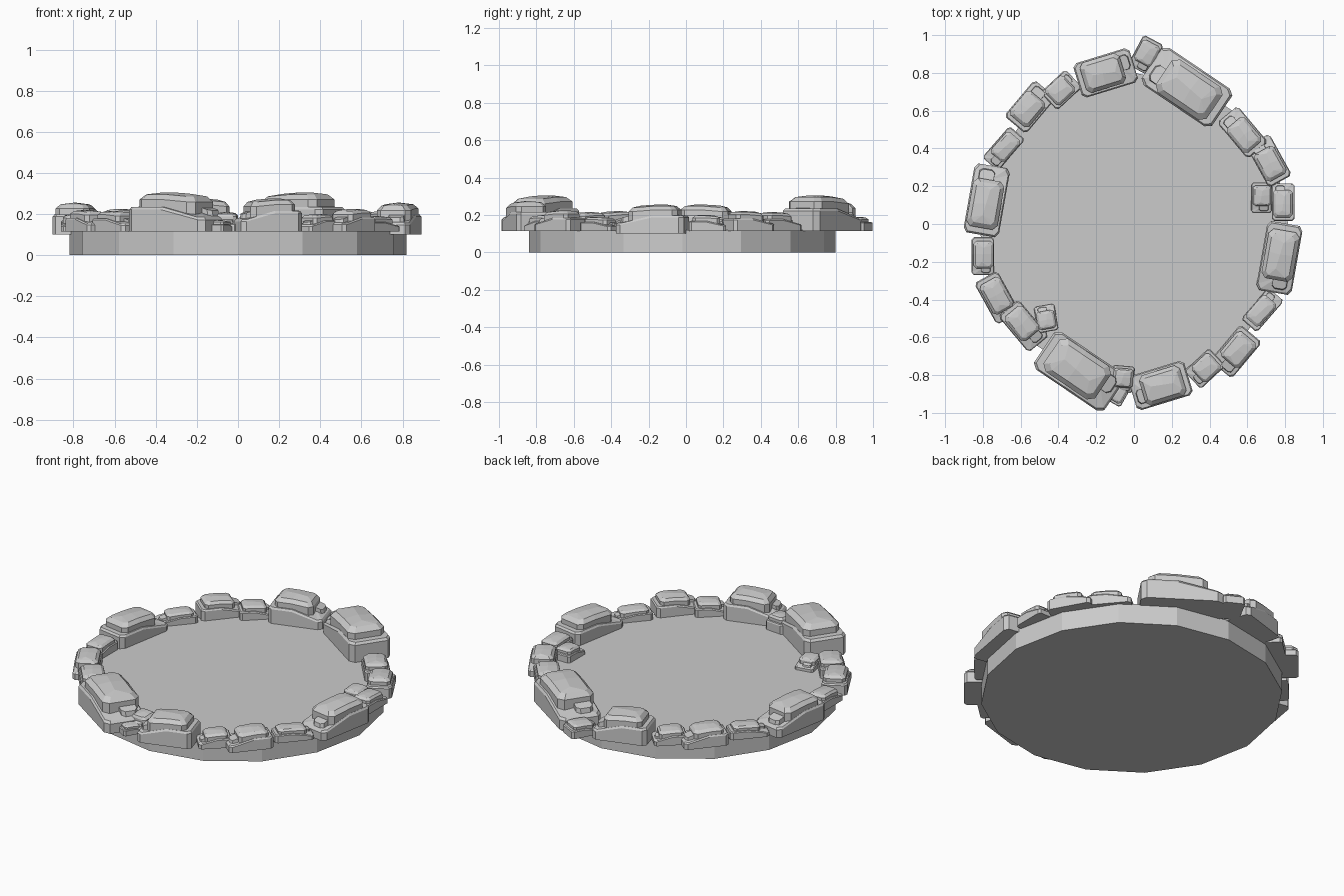
import bpy, bmesh, random
from math import radians, cos, sin, pi
from mathutils import Matrix, Vector

if "Cube" in bpy.data.objects:
    bpy.data.objects.remove(bpy.data.objects["Cube"])

random.seed(4)


def finish(name, bm):
    bmesh.ops.recalc_face_normals(bm, faces=bm.faces)
    me = bpy.data.meshes.new(name)
    bm.to_mesh(me)
    bm.free()
    ob = bpy.data.objects.new(name, me)
    bpy.context.collection.objects.link(ob)
    return ob


def outline(u0, u1, v0, v1, c):
    """Rectangle with cut corners plus a mid point on each long side."""
    cu, cv = c * (u1 - u0), 1.4 * c * (v1 - v0)
    um = u0 + (u1 - u0) * 0.55
    return [(u0 + cu, v0), (um, v0), (u1 - cu, v0), (u1, v0 + cv), (u1, v1 - cv),
            (u1 - cu, v1), (um, v1), (u0 + cu, v1), (u0, v1 - cv), (u0, v0 + cv)]


def loft(bm, rings, ridge=None):
    """Skin a stack of rings; close the top with a ridge or a flat cap."""
    loops = [[bm.verts.new(p) for p in r] for r in rings]
    n = len(loops[0])
    for a, b in zip(loops, loops[1:]):
        for i in range(n):
            bm.faces.new((a[i], a[(i + 1) % n], b[(i + 1) % n], b[i]))
    bm.faces.new(loops[0])
    if not ridge:
        bm.faces.new(loops[-1])
        return
    t = loops[-1]
    e0, m, e1 = (bm.verts.new(p) for p in ridge)
    bm.faces.new((t[0], t[1], m, e0))
    bm.faces.new((t[1], t[2], e1, m))
    bm.faces.new((t[2], t[3], e1))
    bm.faces.new((t[3], t[4], e1))
    bm.faces.new((t[4], t[5], e1))
    bm.faces.new((t[5], t[6], m, e1))
    bm.faces.new((t[6], t[7], e0, m))
    bm.faces.new((t[7], t[8], e0))
    bm.faces.new((t[8], t[9], e0))
    bm.faces.new((t[9], t[0], e0))


def rock(name, x, y, length, width, angle, top, base=0.115):
    bm = bmesh.new()
    # low slab, dropping away at the chipped end
    o = outline(-0.5, 0.5, -0.5, 0.5, 0.07)
    drop = lambda u: 0.3 if u < -0.4 else 0.56
    loft(bm, [[(u, v, 0) for u, v in o],
              [(u, v, drop(u)) for u, v in o],
              [(u * 0.95, v * 0.93, drop(u) + 0.07) for u, v in o]],
         [(-0.3, 0, 0.5), (0.05, 0, 0.64), (0.35, 0, 0.64)])
    # upper block with a faceted crown
    j = random.uniform(-0.04, 0.04)
    o = outline(-0.3 + j, 0.4, -0.46, 0.42, 0.1)
    loft(bm, [[(u, v, 0.2) for u, v in o],
              [(u, v, 0.76 + 0.06 * (u > 0)) for u, v in o],
              [(u * 0.84, v * 0.76, 0.9 + 0.05 * (u > 0)) for u, v in o]],
         [(-0.16, 0.05, 0.97), (0.05, 0, 1), (0.22, -0.04, 1)])
    # wedge-shaped splinter against the chipped end
    o = outline(-0.47, -0.2, -0.36, 0.1 + j, 0.15)
    loft(bm, [[(u, v, 0.1) for u, v in o],
              [(u * 0.92, v * 0.9, 0.82 + 0.6 * u) for u, v in o]])
    bm.transform(Matrix.Translation((x, y, base))
                 @ Matrix.Rotation(radians(angle), 4, 'Z')
                 @ Matrix.Diagonal((length, width, top - base, 1)))
    return finish(name, bm)


# round 16-sided floor
bm = bmesh.new()
R, cy = 0.82, -0.02
ring = [(R * cos(i * pi / 8), cy + R * sin(i * pi / 8)) for i in range(16)]
loft(bm, [[(x, y, z) for x, y in ring] for z in (0, 0.12)])
finish("floor_disc", bm)

# half ring of rocks, repeated by a half turn: x, y, length, width, angle, top
HALF = [
    (0.28, 0.725, 0.45, 0.24, -34, 0.305),
    (-0.15, 0.80, 0.31, 0.19, 197, 0.275),
    (-0.385, 0.71, 0.18, 0.13, 223, 0.20),
    (-0.55, 0.62, 0.25, 0.15, 230, 0.225),
    (-0.69, 0.40, 0.22, 0.11, 49, 0.19),
    (-0.78, 0.125, 0.37, 0.19, 260, 0.255),
    (-0.80, -0.17, 0.20, 0.12, 90, 0.20),
    (-0.725, -0.39, 0.25, 0.14, 119, 0.22),
    (-0.585, -0.54, 0.25, 0.14, 130, 0.215),
]
for i, (x, y, l, w, a, t) in enumerate(HALF):
    b = 0.10 if i == 5 else 0.115
    rock(f"rim_rock_{i}_a", x, y, l, w, a, t, b)
    rock(f"rim_rock_{i}_b", -0.01 - x, -0.055 - y, l, w, a + 180, t, b)

# small loose stones filling the gaps
LOOSE = [
    (0.062, 0.895, 0.18, 0.12, 62, 0.19),
    (-0.06, -0.82, 0.14, 0.12, 85, 0.21),
    (-0.085, -0.89, 0.13, 0.10, 240, 0.17),
    (-0.465, -0.50, 0.14, 0.11, -80, 0.185),
    (0.675, 0.14, 0.16, 0.11, 90, 0.19),
]
for i, s in enumerate(LOOSE):
    rock(f"loose_stone_{i}", *s)
